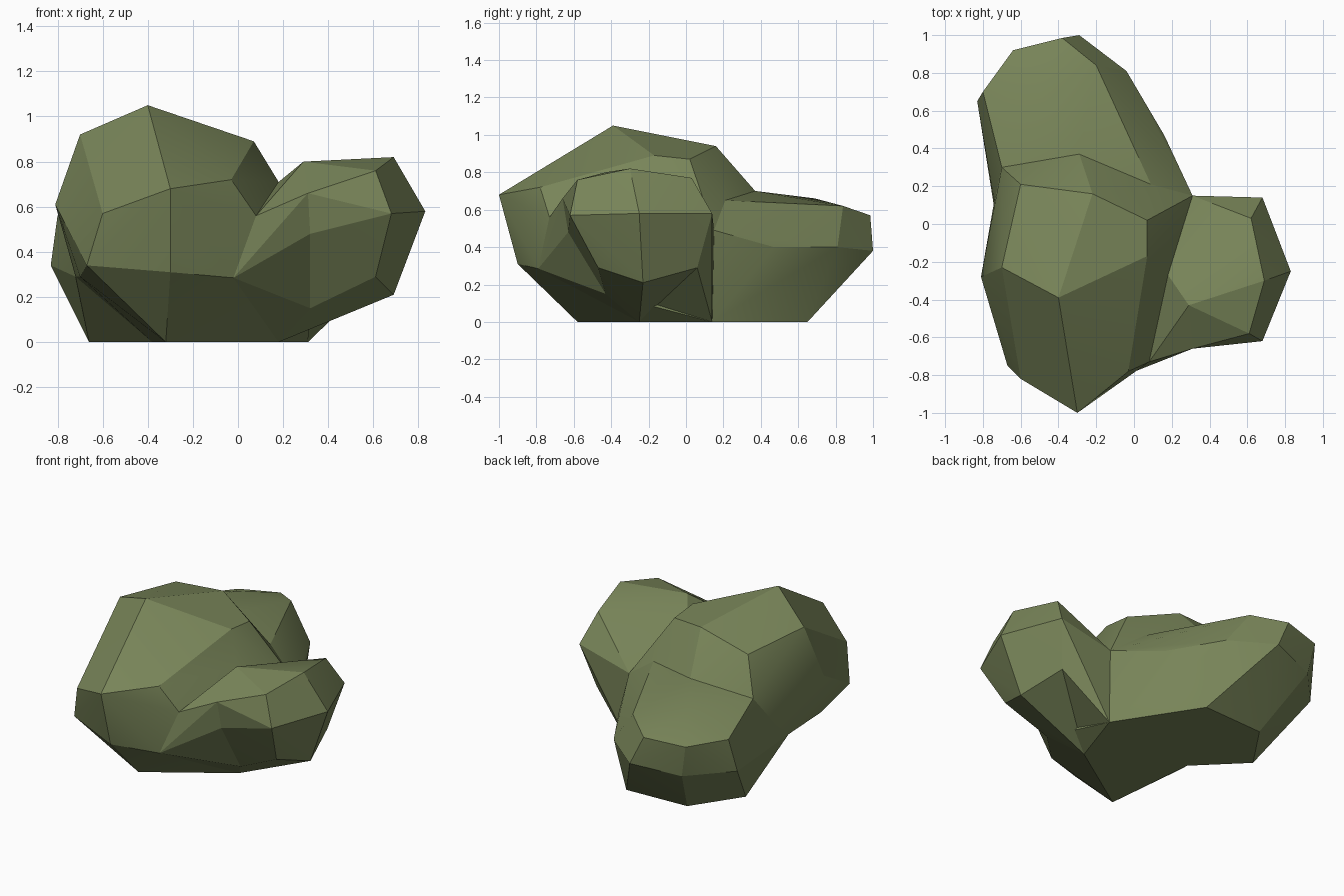
import bpy, bmesh, math

cube = bpy.data.objects.get("Cube")
if cube:
    bpy.data.objects.remove(cube, do_unlink=True)

leaf = bpy.data.materials.new("olive_green")
leaf.use_nodes = True
COLOUR = (0.19, 0.235, 0.1, 1)
leaf.diffuse_color = COLOUR
leaf.node_tree.nodes["Principled BSDF"].inputs["Base Color"].default_value = COLOUR

# Corners where neighbouring lumps meet
BASE_SIDE = (.31, .14, 0)
BASE_FRONT = (.18, -.25, 0)
BASE_NOTCH = (-.38, .04, 0)
CREASE_SIDE = (.31, .15, .49)
CREASE_TOP = (.18, -.27, .71)
CREASE_FRONT = (.08, -.73, .56)
CREASE_LOW = (-.02, -.79, .285)
CREASE_BACK = (.09, .21, .65)
SADDLE = (-.29, .37, .7)
SADDLE_EDGE = (-.7, .3, .65)
WAIST = (-.74, .12, .42)
WAIST_LOW = (-.72, -.04, .29)
NECK_TOP = (.29, -.43, .8)
NECK_BROW = (.31, -.66, .66)
NECK_MID = (.32, -.63, .48)
NECK_LOW = (.32, -.43, .15)
SIDE_BACK = (.68, .14, .58)
SIDE_UNDER = (.61, .06, .29)


def lobe(name, corners):
    """Faceted lump stretched over a few corner points."""
    bm = bmesh.new()
    for co in corners:
        bm.verts.new(co)
    hull = bmesh.ops.convex_hull(bm, input=bm.verts[:])
    loose = {g for g in hull["geom_interior"] + hull["geom_unused"]
             if isinstance(g, bmesh.types.BMVert)}
    bmesh.ops.delete(bm, geom=list(loose), context="VERTS")
    bmesh.ops.recalc_face_normals(bm, faces=bm.faces[:])
    mesh = bpy.data.meshes.new(name)
    bm.to_mesh(mesh)
    bm.free()
    mesh.materials.append(leaf)
    obj = bpy.data.objects.new(name, mesh)
    bpy.context.collection.objects.link(obj)
    bpy.ops.object.select_all(action="DESELECT")
    obj.select_set(True)
    bpy.context.view_layer.objects.active = obj
    bpy.ops.object.shade_smooth_by_angle(angle=math.radians(20))


# Tall front lump, sloping down to the saddle behind it
lobe("main_lobe", [
    (-.4, -.39, 1.05), (-.7, -.23, .92), (-.6, .21, .88), (-.22, .16, .94),
    (.07, .02, .87), (.07, -.17, .89),
    (-.3, -1, .68), (-.03, -.78, .72), (-.6, -.82, .57), (-.81, -.28, .61),
    (-.67, -.75, .34), (-.3, -.9, .31), (-.7, -.41, .29), (-.32, -.58, 0),
    WAIST, WAIST_LOW, SADDLE, SADDLE_EDGE, CREASE_LOW, CREASE_FRONT,
    CREASE_TOP, CREASE_BACK, CREASE_SIDE, BASE_FRONT, BASE_SIDE, BASE_NOTCH])

# Long low lump at the back
lobe("back_lobe", [
    (-.5, .69, .66), (-.2, .84, .62), (-.38, .985, .57),
    (-.64, .92, .55), (-.8, .7, .56), (-.77, .57, .58),
    (.16, .47, .4), (-.04, .81, .4), (-.29, 1, .38), (-.6, .9, .34),
    (-.83, .65, .34), (-.02, .65, 0), (-.45, .63, 0), (-.66, .32, 0),
    WAIST, WAIST_LOW, SADDLE, SADDLE_EDGE, CREASE_BACK, CREASE_SIDE,
    BASE_SIDE, BASE_NOTCH])

# Side lump
lobe("side_lobe", [
    (.69, -.3, .82), (.62, .03, .77), (.61, -.58, .76),
    (.83, -.25, .58), (.68, -.62, .57), (.69, -.23, .21), (.61, -.47, .29),
    SIDE_BACK, SIDE_UNDER, NECK_TOP, NECK_BROW, NECK_MID, NECK_LOW,
    CREASE_SIDE, CREASE_TOP, BASE_FRONT])

# Hollow between the side lump and the tall lump
lobe("side_neck", [
    NECK_TOP, NECK_BROW, NECK_MID, NECK_LOW, CREASE_TOP, CREASE_FRONT,
    CREASE_LOW, BASE_FRONT, BASE_SIDE])

# Sloping web under the rear of the side lump
lobe("side_web", [
    SIDE_BACK, SIDE_UNDER, CREASE_SIDE, BASE_SIDE, BASE_FRONT])
